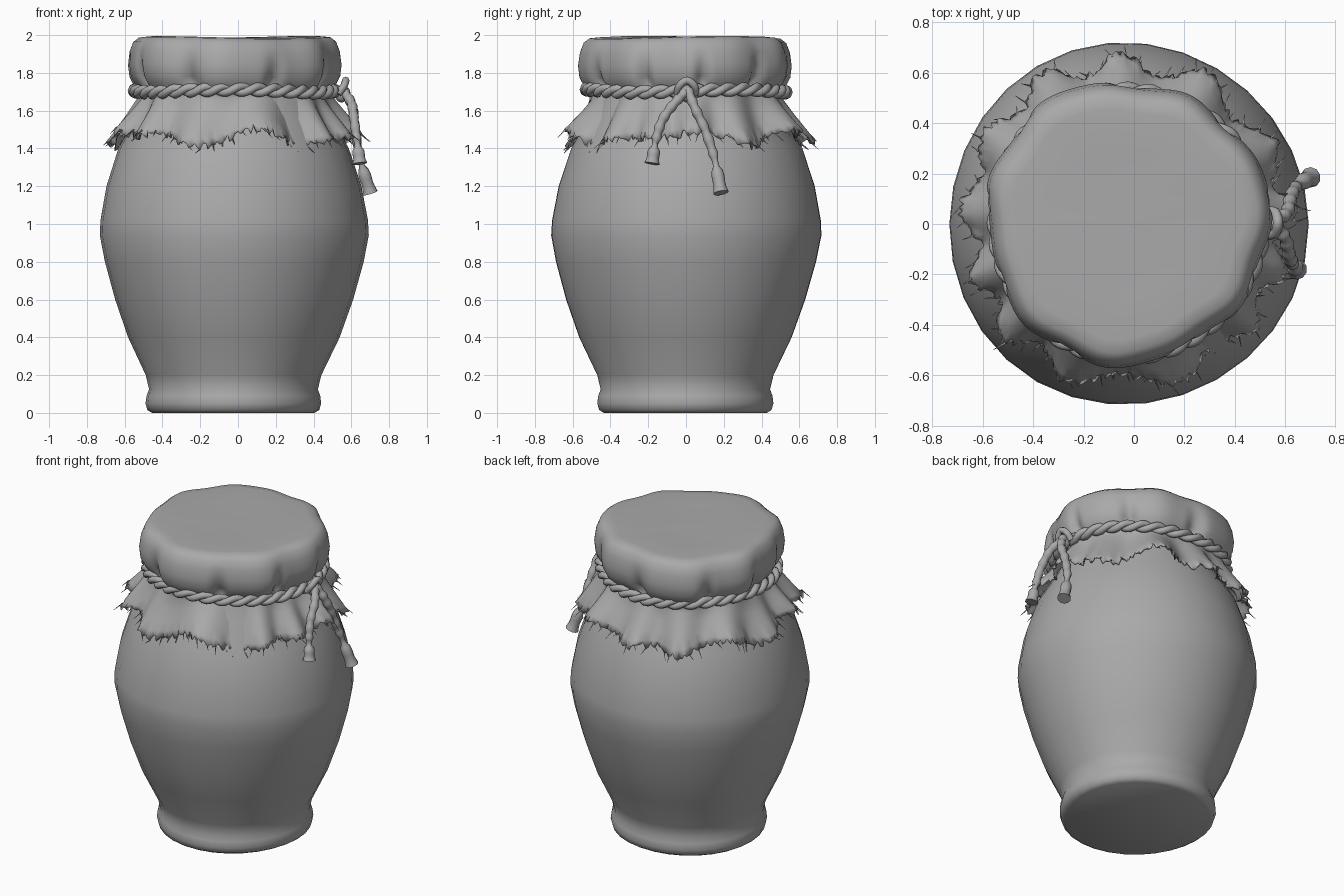
import bpy, bmesh, random
from math import sin, cos, pi, tau
from mathutils import Vector

random.seed(4)
cube = bpy.data.objects.get("Cube")
if cube:
    bpy.data.objects.remove(cube)

CX = -0.025  # axis of the jar

grey = bpy.data.materials.new("warm_grey_clay")
grey.use_nodes = True
COLOUR = (0.4, 0.4, 0.4, 1)
grey.diffuse_color = COLOUR
grey.node_tree.nodes["Principled BSDF"].inputs["Base Color"].default_value = COLOUR


def finish(bm, name, angle=60):
    bmesh.ops.recalc_face_normals(bm, faces=bm.faces)
    mesh = bpy.data.meshes.new(name)
    bm.to_mesh(mesh)
    bm.free()
    mesh.materials.append(grey)
    obj = bpy.data.objects.new(name, mesh)
    bpy.context.collection.objects.link(obj)
    bpy.ops.object.select_all(action='DESELECT')
    obj.select_set(True)
    bpy.context.view_layer.objects.active = obj
    bpy.ops.object.shade_smooth_by_angle(angle=angle * pi / 180)
    return obj


def loft(bm, rings, cap_first=False, cap_last=False):
    """Join equal rings of points with quads."""
    rows = [[bm.verts.new(p) for p in ring] for ring in rings]
    n = len(rows[0])
    for a, b in zip(rows, rows[1:]):
        for i in range(n):
            j = (i + 1) % n
            bm.faces.new((a[i], a[j], b[j], b[i]))
    if cap_first:
        bm.faces.new(rows[0])
    if cap_last:
        bm.faces.new(rows[-1])


def tube(bm, path, radii, sides=8, closed=False):
    """Sweep a round section along a path."""
    n = len(path)
    rings = []
    for k, p in enumerate(path):
        if closed:
            d = path[(k + 1) % n] - path[k - 1]
        else:
            d = path[min(k + 1, n - 1)] - path[max(k - 1, 0)]
        d.normalize()
        ref = Vector((0, 0, 1)) if closed else Vector((1, 0, 0))
        u = d.cross(ref).normalized()
        v = d.cross(u)
        rings.append([p + radii[k] * (cos(tau * s / sides) * u + sin(tau * s / sides) * v)
                      for s in range(sides)])
    if closed:
        rings.append(rings[0])
    loft(bm, rings, not closed, not closed)
    if closed:
        bmesh.ops.remove_doubles(bm, verts=bm.verts, dist=1e-5)


def smooth_path(points, steps=6):
    """Catmull-Rom points through the given ones."""
    pts = [Vector(p) for p in points]
    pts = [2 * pts[0] - pts[1]] + pts + [2 * pts[-1] - pts[-2]]
    out = []
    for a, b, c, d in zip(pts, pts[1:], pts[2:], pts[3:]):
        for s in range(steps):
            t = s / steps
            out.append(0.5 * (2 * b + (c - a) * t + (2 * a - 5 * b + 4 * c - d) * t * t
                              + (3 * b - a - 3 * c + d) * t ** 3))
    return out + [pts[-2]]


# Clay jar with a rolled foot, slightly uneven
jar_profile = [(0.43, 0), (0.455, 0.015), (0.465, 0.05), (0.46, 0.09), (0.447, 0.125),
               (0.465, 0.2), (0.56, 0.4), (0.63, 0.6), (0.685, 0.8), (0.712, 0.94),
               (0.708, 1.02), (0.675, 1.2), (0.61, 1.4), (0.52, 1.56), (0.47, 1.7)]
bm = bmesh.new()
SEG = 30
loft(bm, [[(CX + r * (1 + 0.008 * sin(3 * a + z * 2)) * cos(a),
            r * (1.008 + 0.008 * sin(3 * a + z * 2)) * sin(a), z)
           for a in (tau * i / SEG for i in range(SEG))]
          for r, z in jar_profile], True, True)
finish(bm, "clay_jar", 50)

# Cloth cover: domed lid, gathered neck and flared skirt with a frayed hem
cover_profile = [(0.02, 1.982), (0.3, 1.982), (0.45, 1.99), (0.5, 1.985), (0.53, 1.962),
                 (0.55, 1.91), (0.56, 1.84), (0.553, 1.78), (0.53, 1.735), (0.5, 1.7),
                 (0.51, 1.66), (0.545, 1.6), (0.585, 1.54), (0.62, 1.49), (0.635, 1.455)]
N = 288
fray = [random.uniform(-1, 1) for _ in range(N)]


def cover_point(i, r, z):
    a = tau * i / N
    wobble = 0.014 * sin(3 * a + 1) + 0.01 * sin(7 * a) + 0.006 * sin(11 * a + 2)
    r += wobble * min(1, r / 0.5)
    folds = sin(13 * a + 1.2 * sin(2 * a) + 0.8 * sin(3 * a + 1))
    if 1.7 < z < 1.9:   # pinches above the cord
        r -= 0.035 * max(0, sin(9 * a + sin(2 * a))) ** 4 * (1.9 - z) / 0.12
    if z < 1.69:        # pleats growing toward the hem
        t = (1.69 - z) / 0.24
        r += 0.04 * t ** 0.7 * folds - wobble * 0.6 * t
        z += t * (0.03 * sin(5 * a + 2) + 0.022 * sin(8 * a))
        if t > 0.9:
            z += 0.022 * fray[i]
            r -= 0.015 * fray[i - 3]
    z += 0.006 * sin(2 * a + 0.6) * min(1, r / 0.5)
    return (CX - 0.005 + r * cos(a), r * sin(a) + 0.008, z)


bm = bmesh.new()
loft(bm, [[cover_point(i, r, z) for i in range(N)] for r, z in cover_profile], True)
cover = finish(bm, "cloth_cover", 65)
thick = cover.modifiers.new("cloth_thickness", 'SOLIDIFY')
thick.thickness = 0.008

# Loose threads along the hem
bm = bmesh.new()
for i in range(0, N, 4):
    a = tau * i / N
    start = Vector(cover_point(i, *cover_profile[-1]))
    out = Vector((cos(a), sin(a), -0.9)) * random.uniform(0.015, 0.045)
    side = Vector((-sin(a), cos(a), 0)) * random.uniform(-0.03, 0.03)
    tube(bm, [start - out * 0.3, start + out + side], [0.005, 0.001], 3)
finish(bm, "hem_threads")

# Twisted two-strand cord around the neck
for strand in range(2):
    path = []
    for k in range(200):
        a = tau * k / 200
        twist = 18 * a + strand * pi
        r = 0.527 + 0.015 * cos(twist) + 0.006 * sin(3 * a + 1)
        path.append(Vector((CX + r * cos(a), r * sin(a) + 0.004,
                            1.705 + 0.017 * sin(twist) + 0.008 * sin(3 * a))))
    bm = bmesh.new()
    tube(bm, path, [0.022] * 200, 8, True)
    finish(bm, "neck_cord_%d" % (strand + 1))

# Knot with an upright loop on the left side
bm = bmesh.new()
bmesh.ops.create_icosphere(bm, subdivisions=2, radius=0.04)
for v in bm.verts:
    v.co = Vector((0.55 + v.co.x, 0.005 + v.co.y * 0.95, 1.69 + v.co.z * 1.2))
finish(bm, "cord_knot")
bm = bmesh.new()
loop = smooth_path([(0.53, -0.045, 1.69), (0.56, -0.035, 1.73), (0.57, 0.005, 1.76),
                    (0.56, 0.045, 1.73), (0.53, 0.05, 1.69)])
tube(bm, loop, [0.02] * len(loop))
finish(bm, "knot_loop")

# Hanging cord ends, each with a flared tuft
ends = [("front_cord_end", [(0.56, 0, 1.7), (0.6, -0.06, 1.64), (0.615, -0.125, 1.55),
                            (0.63, -0.16, 1.44), (0.645, -0.18, 1.32)]),
        ("back_cord_end", [(0.56, 0.01, 1.71), (0.605, 0.045, 1.62), (0.62, 0.1, 1.5),
                           (0.645, 0.15, 1.35), (0.7, 0.185, 1.165)])]
for name, points in ends:
    path = smooth_path(points, 8)
    n = len(path)
    radii = []
    for k in range(n):
        t = k / (n - 1)
        radii.append(0.025 + 0.003 * sin(k * 1.4) + (0.014 * (t - 0.78) / 0.22 if t > 0.78 else 0)
                     - (0.008 if 0.74 < t < 0.82 else 0))
    bm = bmesh.new()
    tube(bm, path, radii, 10)
    finish(bm, name, 50)
